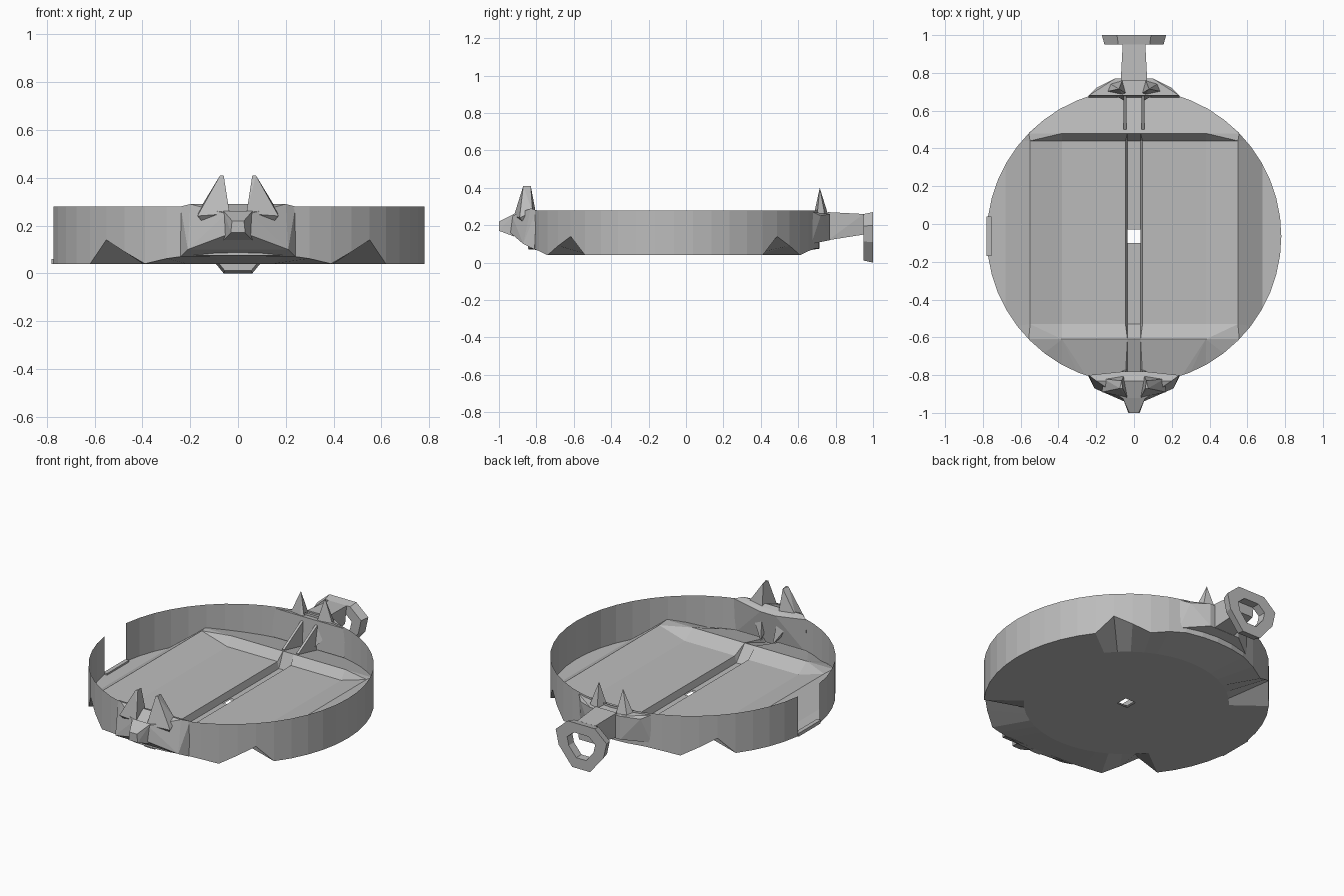
import bpy, bmesh, math
from mathutils import Vector

if "Cube" in bpy.data.objects:
    bpy.data.objects.remove(bpy.data.objects["Cube"], do_unlink=True)

grey = bpy.data.materials.new("plain grey")
grey.use_nodes = True
grey.diffuse_color = (0.5, 0.5, 0.5, 1)
grey.node_tree.nodes["Principled BSDF"].inputs["Base Color"].default_value = (0.5, 0.5, 0.5, 1)

RADIUS, CENTRE_Y, TOP, BASE = 0.78, -0.065, 0.28, 0.04
STEPS = 48


def finish(name, bm, fix_normals=True):
    if fix_normals:
        bmesh.ops.recalc_face_normals(bm, faces=bm.faces)
    mesh = bpy.data.meshes.new(name)
    bm.to_mesh(mesh)
    bm.free()
    mesh.materials.append(grey)
    obj = bpy.data.objects.new(name, mesh)
    bpy.context.collection.objects.link(obj)
    return obj


def hull(name, points, mirror=False):
    """Convex faceted solid; mirror adds the points reflected in x."""
    bm = bmesh.new()
    pts = list(points)
    if mirror:
        pts += [(-x, y, z) for x, y, z in points if x]
    for p in pts:
        bm.verts.new(p)
    result = bmesh.ops.convex_hull(bm, input=bm.verts)
    loose = [v for v in result["geom_interior"] if isinstance(v, bmesh.types.BMVert)]
    bmesh.ops.delete(bm, geom=loose, context="VERTS")
    return finish(name, bm)


def pair(name, points):
    for side, sx in (("left", 1), ("right", -1)):
        hull(f"{side}_{name}", [(sx * x, y, z) for x, y, z in points])


def ramp(value, stops):
    """Piecewise linear lookup through (position, height) stops."""
    if value <= stops[0][0]:
        return stops[0][1]
    for (a, ha), (b, hb) in zip(stops, stops[1:]):
        if value <= b:
            return ha + (hb - ha) * (value - a) / (b - a)
    return stops[-1][1]


X_FOLDS = [(0.035, 0.01), (0.045, 0.05), (0.38, 0.05), (0.55, 0.1), (0.68, 0.01)]
Y_FOLDS = [(-0.8, 0.03), (-0.61, 0.1), (-0.53, 0), (0.44, 0), (0.48, 0.1), (0.7, 0.05)]
NOTCH = [(37.5, 0), (45, 0.1), (60, 0), (72, 0.035)]


def rim(i, scale=1):
    a = 2 * math.pi * i / STEPS
    return scale * RADIUS * math.cos(a), CENTRE_Y + scale * RADIUS * math.sin(a)


def rim_base(i):
    a = 360 * i / STEPS % 180
    return BASE + ramp(min(a, 180 - a), NOTCH)


def cut(bm, x_cuts, y_cuts):
    planes = [(Vector((x, 0, 0)), Vector((1, 0, 0))) for x in x_cuts]
    planes += [(Vector((0, y, 0)), Vector((0, 1, 0))) for y in y_cuts]
    for co, no in planes:
        bmesh.ops.bisect_plane(bm, geom=bm.verts[:] + bm.edges[:] + bm.faces[:],
                               plane_co=co, plane_no=no)
    hole = [f for f in bm.faces if abs(f.calc_center_median().x) < 0.03
            and -0.1 < f.calc_center_median().y < -0.03]
    bmesh.ops.delete(bm, geom=hole, context="FACES")


# Folded floor with a raised square frame, a sunk channel and a small hole
bm = bmesh.new()
bm.faces.new([bm.verts.new((*rim(i), 0)) for i in range(STEPS)])
cut(bm, [s * x for x, _ in X_FOLDS for s in (1, -1)], [y for y, _ in Y_FOLDS] + [-0.1, -0.03])
for v in bm.verts:
    v.co.z = BASE + max(ramp(abs(v.co.x), X_FOLDS), ramp(v.co.y, Y_FOLDS))
bmesh.ops.triangulate(bm, faces=[f for f in bm.faces if len(f.verts) > 3])
finish("floor", bm)

# Flat underside, dented at the four frame corners
bm = bmesh.new()
inner = [bm.verts.new((*rim(i, 0.72), BASE)) for i in range(STEPS)]
outer = [bm.verts.new((*rim(i), rim_base(i))) for i in range(STEPS)]
for i in range(STEPS):
    j = (i + 1) % STEPS
    bm.faces.new((inner[i], inner[j], outer[j], outer[i]))
bm.faces.new(inner[::-1])
cut(bm, [0.035, -0.035], [-0.1, -0.03])
for f in bm.faces:
    f.normal_update()
    if f.normal.z > 0:
        f.normal_flip()
finish("underside", bm, False)

# Thin round wall, notched below at the frame corners and open on the right
bm = bmesh.new()
ring = []
for i in range(STEPS):
    x, y = rim(i)
    ring.append((bm.verts.new((x, y, rim_base(i))), bm.verts.new((x, y, TOP))))
gap = range(23, 25)
for i in range(STEPS):
    if i not in gap:
        (a, b), (c, d) = ring[i], ring[(i + 1) % STEPS]
        bm.faces.new((a, c, d, b))
finish("wall", bm, False)

# Low lip across the wall opening
hull("opening_lip", [(x, y, z) for x in (-0.78, -0.755) for y in (-0.17, 0.04) for z in (0.04, 0.06)])

# Prow: broad wings and a narrow beak
hull("prow_wings", [(0.24, -0.81, 0.07), (0.24, -0.8, 0.28), (0.2, -0.83, 0.29),
                    (0.21, -0.87, 0.1), (0.05, -0.94, 0.16), (0.05, -0.93, 0.25),
                    (0.05, -0.78, 0.26)], True)
hull("prow_beak", [(0.06, -0.92, 0.14), (0.06, -0.92, 0.26), (0.03, -1, 0.17),
                   (0.025, -1, 0.22)], True)
pair("prow_horn", [(0.06, -0.87, 0.41), (0.075, -0.87, 0.41), (0.065, -0.83, 0.41),
                   (0.035, -0.92, 0.25), (0.17, -0.89, 0.24), (0.16, -0.82, 0.27),
                   (0.04, -0.77, 0.09)])

# Back block, horns and inner brace
hull("back_block", [(0.24, 0.67, 0.1), (0.24, 0.68, 0.27), (0.1, 0.77, 0.12),
                    (0.1, 0.77, 0.26), (0.2, 0.72, 0.25)], True)
pair("back_horn", [(0.08, 0.715, 0.4), (0.04, 0.69, 0.25), (0.15, 0.7, 0.24),
                   (0.06, 0.765, 0.24), (0.13, 0.745, 0.24), (0.04, 0.65, 0.1)])
pair("back_brace", [(x, y, z) for x in (0.04, 0.055)
                    for y, z in ((0.5, 0.14), (0.5, 0.1), (0.69, 0.25), (0.69, 0.08))])

# Neck to the hanging hoop
hull("hoop_neck", [(0.07, 0.76, 0.12), (0.07, 0.76, 0.27), (0.05, 0.95, 0.15),
                   (0.06, 0.95, 0.26)], True)

# Eight-sided hoop
half = [(0.09, 0.27), (0.17, 0.2), (0.15, 0.11), (0.06, 0)]
outline = half + [(-x, z) for x, z in reversed(half)]
bm = bmesh.new()
loops = []
for y, scale, flare in ((0.95, 1, 0.92), (1, 1, 1), (1, 0.55, 1), (0.95, 0.55, 1)):
    k = scale * flare
    loops.append([bm.verts.new((x * k, y, 0.14 + (z - 0.14) * k)) for x, z in outline])
n = len(outline)
for j in range(4):
    for i in range(n):
        a, b = loops[j], loops[(j + 1) % 4]
        bm.faces.new((a[i], a[(i + 1) % n], b[(i + 1) % n], b[i]))
finish("hoop", bm)
